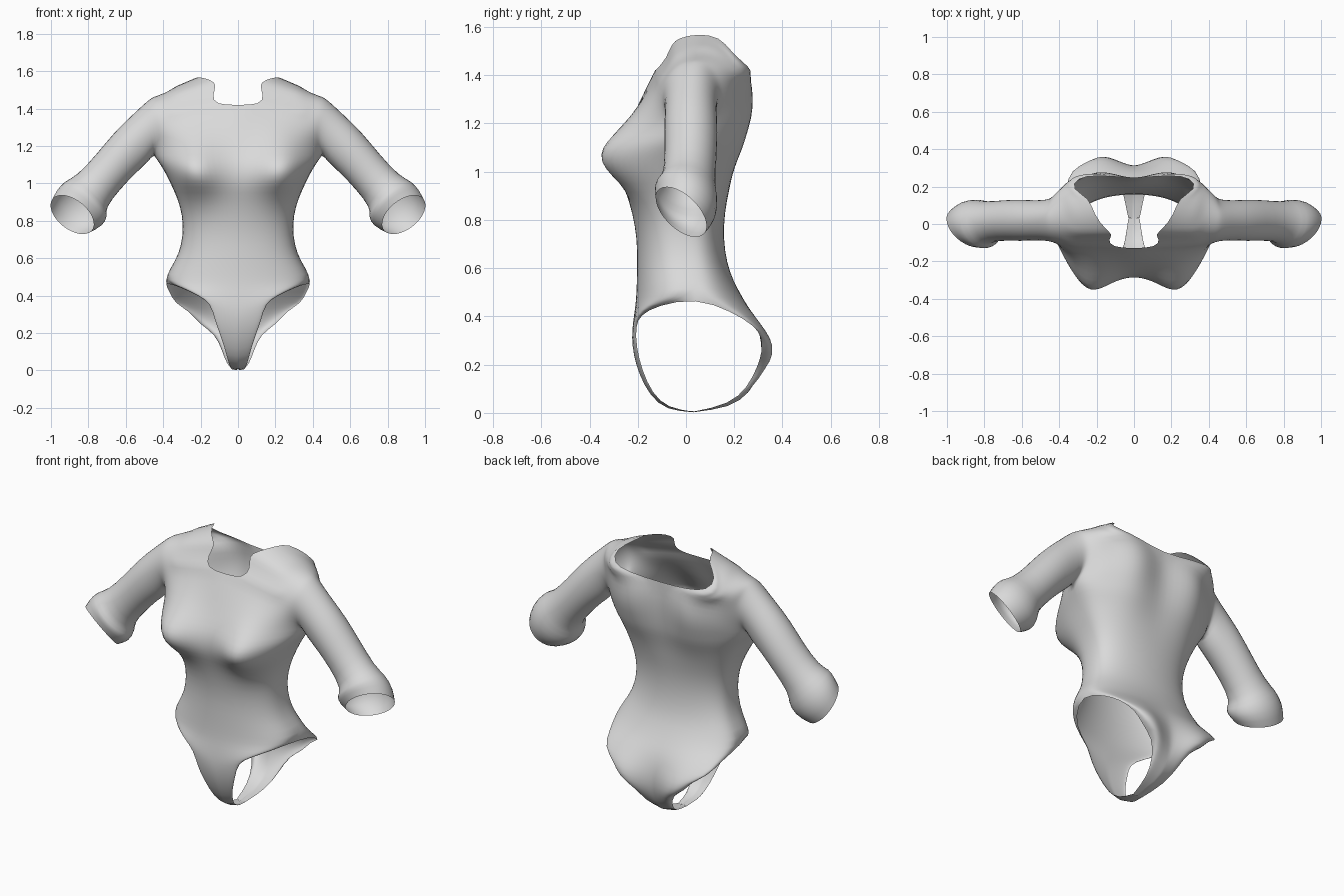
import bpy, bmesh, math
from mathutils import Vector

if "Cube" in bpy.data.objects:
    bpy.data.objects.remove(bpy.data.objects["Cube"])

# Rows run from a centre/neck point (x, y, z) to an edge point (x, y, z)
WAIST = [  # z, front y, back y, side x, side y
    (.55, -.204, .195, .36, .03), (.62, -.203, .17, .318, .015), (.72, -.203, .155, .294, 0),
    (.83, -.222, .16, .297, 0), (.92, -.25, .178, .325, 0), (.98, -.275, .19, .352, 0),
    (1.04, -.285, .205, .38, 0), (1.10, -.278, .222, .415, .01)]
LEG_FRONT = [
    (0, .03, .002, .03, .03, .005), (0, -.08, .01, .045, -.075, .02),
    (0, -.15, .07, .06, -.14, .08), (0, -.195, .16, .09, -.183, .18),
    (0, -.218, .24, .125, -.205, .27), (0, -.225, .31, .145, -.21, .36),
    (0, -.22, .37, .22, -.19, .405), (0, -.213, .42, .31, -.12, .445),
    (0, -.207, .47, .4, .04, .478)]
LEG_BACK = [
    (0, .03, .002, .03, .03, .005), (0, .18, .02, .06, .18, .035),
    (0, .265, .08, .085, .255, .105), (0, .3, .16, .12, .298, .195),
    (0, .312, .22, .21, .315, .25), (0, .31, .29, .255, .315, .315),
    (0, .295, .36, .34, .285, .36), (0, .27, .42, .365, .19, .42),
    (0, .238, .47, .4, .04, .478)]
TOP_FRONT = [
    (0, -.26, 1.15, .45, .03, 1.15), (0, -.215, 1.24, .43, -.06, 1.2),
    (0, -.175, 1.33, .435, -.095, 1.27), (0, -.13, 1.42, .44, -.1, 1.32),
    (.12, -.125, 1.42, .45, -.095, 1.36), (.14, -.08, 1.47, .46, -.075, 1.4),
    (.11, -.06, 1.53, .465, -.045, 1.435), (.15, -.03, 1.555, .47, -.01, 1.455),
    (.215, .05, 1.572, .475, .04, 1.465)]
TOP_BACK = [
    (0, .23, 1.15, .45, .03, 1.15), (0, .24, 1.24, .44, .1, 1.2),
    (0, .245, 1.33, .44, .13, 1.27), (0, .24, 1.41, .445, .135, 1.33),
    (.2, .265, 1.43, .45, .13, 1.37), (.31, .245, 1.445, .46, .11, 1.4),
    (.335, .185, 1.5, .465, .09, 1.435), (.235, .14, 1.56, .47, .065, 1.455),
    (.215, .05, 1.572, .475, .04, 1.465)]
SLEEVE = [  # top x, z, bottom x, z, centre y, y radius, skew of the ring
    (.585, 1.37, .475, 1.115, .02, .118, 0), (.66, 1.28, .545, 1.055, .02, .114, 0),
    (.76, 1.155, .63, .965, .02, .11, 0), (.865, 1.04, .71, .865, .01, .11, .01),
    (.93, 1.015, .695, .82, 0, .135, .03), (.973, .965, .72, .77, 0, .132, .06),
    (.993, .92, .78, .745, -.02, .108, .08)]
COLS = 10


def blob(x, z, cx, cz, sx, sz):
    return math.exp(-((x - cx) / sx) ** 2 - ((z - cz) / sz) ** 2)


def panel(bm, rows, front):
    """Loft curved rows from the centre line to the side edge."""
    grid = []
    for cx, cy, cz, ex, ey, ez in rows:
        line = []
        # rounder body below, flatter falling shoulders above
        power = .75 + .75 * min(1, max(0, (ez - 1.1) / .17))
        calm = min(1, max(0, (1.56 - cz) / .15))
        for i in range(COLS + 1):
            a = math.pi / 2 * i / COLS
            s, c = math.sin(a), max(0, math.cos(a)) ** power
            x, y, z = cx + (ex - cx) * s, ey + (cy - ey) * c, cz + (ez - cz) * s
            fade = calm * math.sin(2 * a) ** .6 if 0 < i < COLS else 0
            if front:   # bust
                y -= .128 * blob(x, z, .235, 1.06, .14, .17 if z > 1.06 else .115) * fade
            else:       # seat and shoulder blades
                y += (.055 * blob(x, z, .18, .24, .14, .14) + .065 * blob(x, z, .18, 1.28, .14, .23)) * fade
            line.append(bm.verts.new((x, y, z)))
        grid.append(line)
    for r, q in zip(grid, grid[1:]):
        for i in range(COLS):
            f = (r[i], r[i + 1], q[i + 1], q[i])
            bm.faces.new(f if front else f[::-1])


def sleeve(bm):
    """Tube starting on the armhole edge and ending in a flared, slanted cuff."""
    hole = [r[3:] for r in reversed(TOP_FRONT)] + [r[3:] for r in TOP_BACK[1:-1]]
    n = len(hole)
    rings = [[bm.verts.new(p) for p in hole]]
    axis = Vector((.66, 0, -.75))
    for tx, tz, bx, bz, cy, ry, skew in SLEEVE:
        top, bot = Vector((tx, cy, tz)), Vector((bx, cy, bz))
        ring = []
        for i in range(n):
            a = math.tau * i / n
            p = (top + bot) / 2 + (top - bot) / 2 * math.cos(a)
            p += Vector((0, -ry * math.sin(a), 0)) - axis * skew * math.sin(a)
            ring.append(bm.verts.new(p))
        rings.append(ring)
    for r, q in zip(rings, rings[1:]):
        for i in range(n):
            j = (i + 1) % n
            bm.faces.new((r[i], r[j], q[j], q[i]))


# Half of the garment, welded at the side seams and armhole
bm = bmesh.new()
mid_front = [(0, f, z, x, y, z) for z, f, b, x, y in WAIST]
mid_back = [(0, b, z, x, y, z) for z, f, b, x, y in WAIST]
panel(bm, LEG_FRONT + mid_front + TOP_FRONT, True)
panel(bm, LEG_BACK + mid_back + TOP_BACK, False)
sleeve(bm)
bmesh.ops.remove_doubles(bm, verts=bm.verts, dist=.0005)
bmesh.ops.recalc_face_normals(bm, faces=bm.faces)

# Soften the seam where the sleeve meets the body
seam = [v for v in bm.verts if not v.is_boundary and v.co.z > 1.17 and .36 < v.co.x < .6]
for _ in range(4):
    bmesh.ops.smooth_vert(bm, verts=seam, factor=.5, use_axis_x=True, use_axis_y=True, use_axis_z=True)

# Turn the faces outward if the front centre points in
probe = min(bm.faces, key=lambda f: f.calc_center_median().y)
if probe.normal.y > 0:
    bmesh.ops.reverse_faces(bm, faces=bm.faces)
mesh = bpy.data.meshes.new("bodysuit")
bm.to_mesh(mesh)
bm.free()
suit = bpy.data.objects.new("bodysuit", mesh)
bpy.context.collection.objects.link(suit)

# Grey cloth
cloth = bpy.data.materials.new("grey cloth")
cloth.diffuse_color = (.7, .7, .7, 1)
cloth.use_nodes = True
cloth.node_tree.nodes["Principled BSDF"].inputs["Base Color"].default_value = cloth.diffuse_color
mesh.materials.append(cloth)

# Mirror to the other side and smooth
mirror = suit.modifiers.new("mirror", 'MIRROR')
mirror.use_clip = True
mirror.merge_threshold = .001
smooth = suit.modifiers.new("smooth", 'SUBSURF')
smooth.levels = smooth.render_levels = 1
for p in mesh.polygons:
    p.use_smooth = True
